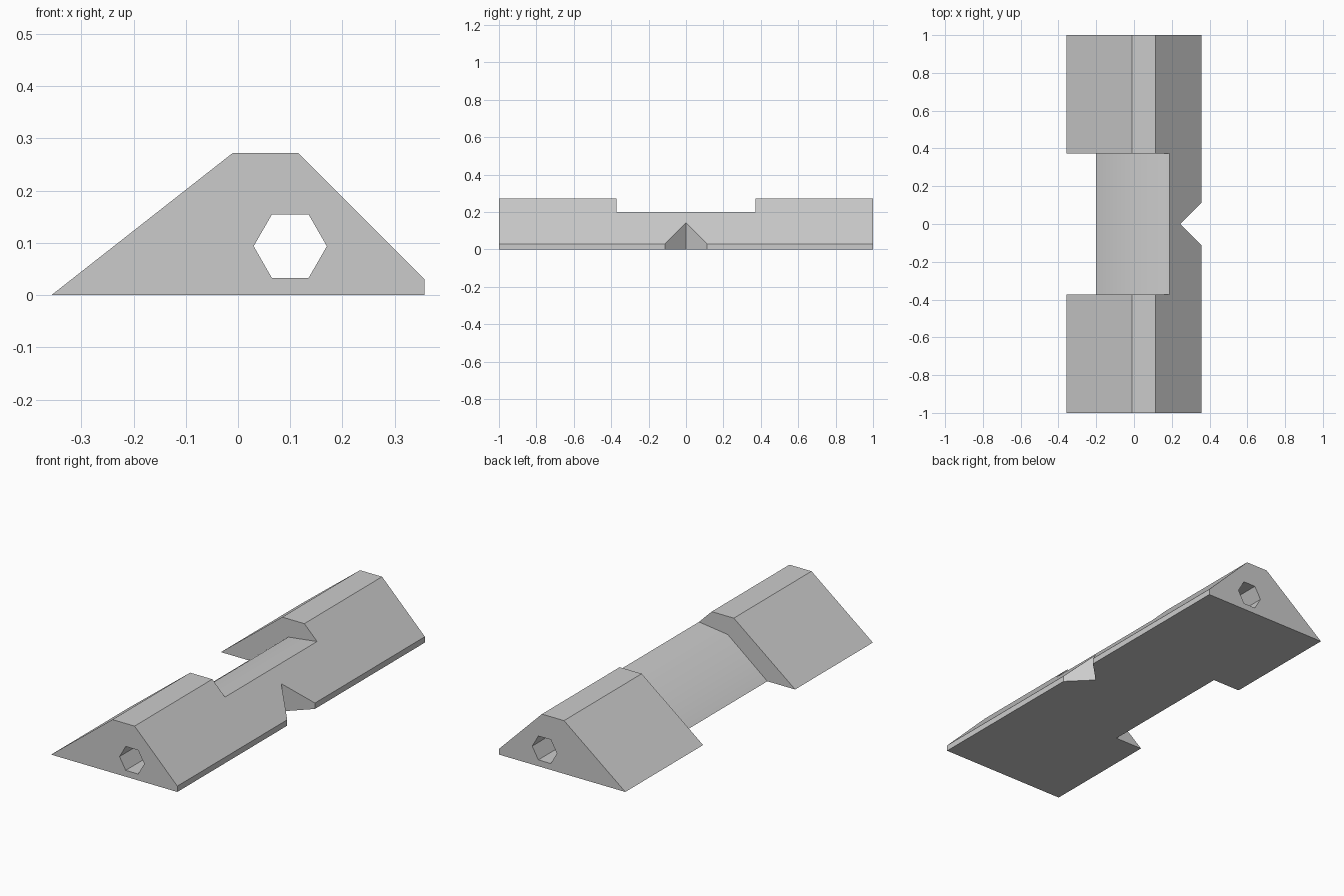
import bpy, bmesh, math

cube = bpy.data.objects.get("Cube")
if cube:
    bpy.data.objects.remove(cube, do_unlink=True)

grey = bpy.data.materials.new("light_grey")
grey.use_nodes = True
colour = (0.6, 0.6, 0.6, 1)
grey.diffuse_color = colour
grey.node_tree.nodes["Principled BSDF"].inputs["Base Color"].default_value = colour


def prism(name, outline, axis, low, high):
    """Extrude a 2D outline along y (outline in x, z) or z (outline in x, y)."""
    bm = bmesh.new()
    place = (lambda a, b: (a, low, b)) if axis == "y" else (lambda a, b: (a, b, low))
    face = bm.faces.new([bm.verts.new(place(a, b)) for a, b in outline])
    step = (0, high - low, 0) if axis == "y" else (0, 0, high - low)
    moved = bmesh.ops.extrude_face_region(bm, geom=[face])["geom"]
    bmesh.ops.translate(bm, vec=step, verts=[v for v in moved if isinstance(v, bmesh.types.BMVert)])
    bmesh.ops.recalc_face_normals(bm, faces=bm.faces)
    mesh = bpy.data.meshes.new(name)
    bm.to_mesh(mesh)
    bm.free()
    mesh.materials.append(grey)
    obj = bpy.data.objects.new(name, mesh)
    bpy.context.collection.objects.link(obj)
    return obj


# Wedge-shaped bar with a flat ridge
body = prism("wedge_body", [(-0.357, 0), (0.357, 0), (0.357, 0.03),
                            (0.115, 0.272), (-0.01, 0.272)], "y", -1, 1)

# Saddle across the middle, following the long slope at a lower level
saddle = prism("saddle_cutter", [(-0.26, -0.048), (0.024, 0.179), (0.188, 0.2), (0.35, 0.221),
                                 (0.35, 0.4), (-0.5, 0.4), (-0.5, -0.048)], "y", -0.372, 0.372)

# V-shaped notch in the thin edge
notch = prism("notch_cutter", [(0.245, 0), (0.445, -0.2), (0.445, 0.2)], "z", -0.1, 0.4)

# Hexagonal bore through the full length
hexagon = [(0.1 + 0.07 * math.cos(math.radians(60 * i)),
            0.0935 + 0.0705 * math.sin(math.radians(60 * i))) for i in range(6)]
bore = prism("bore_cutter", hexagon, "y", -1.1, 1.1)

bpy.ops.object.select_all(action="DESELECT")
body.select_set(True)
bpy.context.view_layer.objects.active = body
for cutter in (saddle, notch, bore):
    mod = body.modifiers.new(cutter.name, "BOOLEAN")
    mod.operation = "DIFFERENCE"
    mod.solver = "EXACT"
    mod.object = cutter
    bpy.ops.object.modifier_apply(modifier=mod.name)
    bpy.data.objects.remove(cutter, do_unlink=True)

# Soft bend in the saddle, crisp edges everywhere else
bpy.ops.object.shade_smooth_by_angle(angle=math.radians(35))
